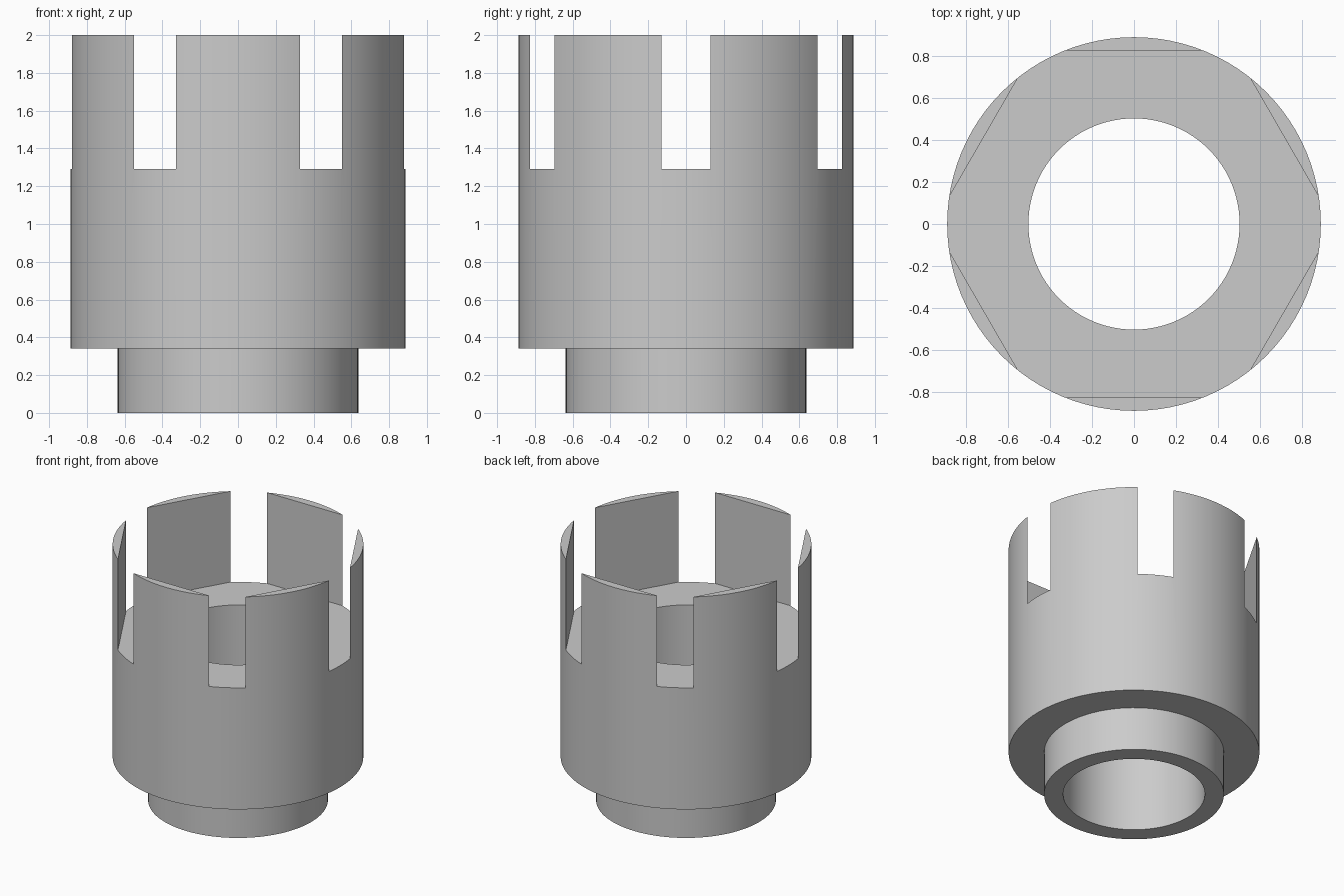
import bpy, bmesh, math

# Remove the default object
cube = bpy.data.objects.get("Cube")
if cube:
    bpy.data.objects.remove(cube, do_unlink=True)

SEGMENTS = 96
OUTER_R, NECK_R, BORE_R = 0.888, 0.637, 0.502
SHOULDER_Z, POCKET_Z, TOP_Z = 0.34, 1.29, 2.0
POCKET_FLAT = 0.825          # centre to each flat of the hexagonal pocket

grey = bpy.data.materials.new("plain_grey")
grey.use_nodes = True
colour = (0.6, 0.6, 0.6, 1.0)
grey.diffuse_color = colour
grey.node_tree.nodes["Principled BSDF"].inputs["Base Color"].default_value = colour


def make_object(name, bm):
    bmesh.ops.recalc_face_normals(bm, faces=bm.faces)
    mesh = bpy.data.meshes.new(name)
    bm.to_mesh(mesh)
    bm.free()
    mesh.materials.append(grey)
    obj = bpy.data.objects.new(name, mesh)
    bpy.context.collection.objects.link(obj)
    return obj


def lathe(name, profile, segments):
    """Revolve a closed (radius, height) profile around z."""
    bm = bmesh.new()
    rings = []
    for i in range(segments):
        a = math.tau * i / segments
        rings.append([bm.verts.new((r * math.cos(a), r * math.sin(a), z))
                      for r, z in profile])
    n = len(profile)
    for i, ring in enumerate(rings):
        following = rings[(i + 1) % segments]
        for j in range(n):
            k = (j + 1) % n
            bm.faces.new((ring[j], following[j], following[k], ring[k]))
    return make_object(name, bm)


# Stepped sleeve: narrow neck, wide body, straight bore
sleeve = lathe("slotted_sleeve", [
    (BORE_R, 0), (NECK_R, 0), (NECK_R, SHOULDER_Z),
    (OUTER_R, SHOULDER_Z), (OUTER_R, TOP_Z), (BORE_R, TOP_Z)], SEGMENTS)

# Hexagonal pocket whose corners break through the wall, leaving six prongs
bm = bmesh.new()
corner_r = POCKET_FLAT / math.cos(math.pi / 6)
base = [bm.verts.new((corner_r * math.cos(i * math.pi / 3),
                      corner_r * math.sin(i * math.pi / 3), POCKET_Z))
        for i in range(6)]
face = bm.faces.new(base)
lifted = bmesh.ops.extrude_face_region(bm, geom=[face])["geom"]
bmesh.ops.translate(bm, vec=(0, 0, TOP_Z - POCKET_Z + 0.2),
                    verts=[v for v in lifted if isinstance(v, bmesh.types.BMVert)])
cutter = make_object("hex_pocket_cutter", bm)
cutter.hide_render = True

bpy.ops.object.select_all(action='DESELECT')
sleeve.select_set(True)
bpy.context.view_layer.objects.active = sleeve
cut = sleeve.modifiers.new("hex_pocket", 'BOOLEAN')
cut.operation = 'DIFFERENCE'
cut.solver = 'EXACT'
cut.object = cutter
bpy.ops.object.modifier_apply(modifier=cut.name)
bpy.data.objects.remove(cutter, do_unlink=True)

# Smooth round walls, crisp rims
bpy.ops.object.shade_smooth_by_angle(angle=math.radians(20))
